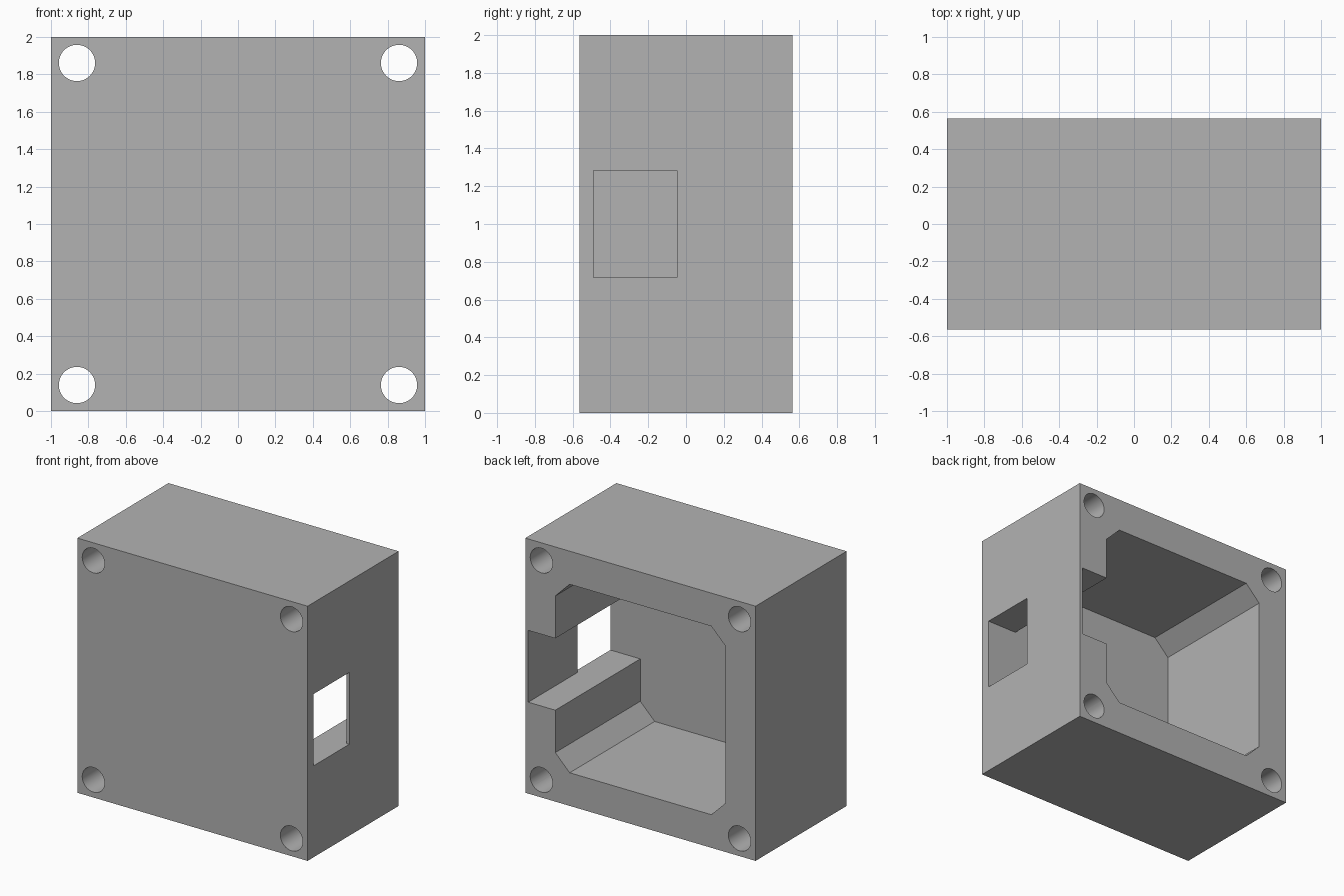
import bpy
import math

default = bpy.data.objects.get("Cube")
if default:
    bpy.data.objects.remove(default, do_unlink=True)

HALF_DEPTH = 0.565
FLOOR_Y = -0.49          # inner face of the front plate
CAVITY, CHAMFER = 0.74, 0.125
MID_Z = 1.0

grey = bpy.data.materials.new("plain grey")
grey.use_nodes = True
colour = (0.448, 0.448, 0.448, 1)
grey.diffuse_color = colour
grey.node_tree.nodes["Principled BSDF"].inputs["Base Color"].default_value = colour


def prism(name, outline, y0, y1):
    """Extrude an (x, z) outline from y0 to y1."""
    n = len(outline)
    verts = [(x, y, z) for y in (y0, y1) for x, z in outline]
    faces = [list(range(n)), list(range(2 * n - 1, n - 1, -1))]
    faces += [[i, i + n, (i + 1) % n + n, (i + 1) % n] for i in range(n)]
    mesh = bpy.data.meshes.new(name)
    mesh.from_pydata(verts, [], faces)
    mesh.materials.append(grey)
    obj = bpy.data.objects.new(name, mesh)
    bpy.context.collection.objects.link(obj)
    return obj


def rect(x0, x1, z0, z1):
    return [(x0, z0), (x1, z0), (x1, z1), (x0, z1)]


def circle(cx, cz, r, n=48):
    return [(cx + r * math.cos(math.tau * i / n),
             cz + r * math.sin(math.tau * i / n)) for i in range(n)]


# Solid block
housing = prism("housing", rect(-1, 1, 0, 2), -HALF_DEPTH, HALF_DEPTH)

# Chamfered cavity, open at the back
a, b = CAVITY, CAVITY - CHAMFER
octagon = [(-b, -a), (b, -a), (a, -b), (a, b), (b, a), (-b, a), (-a, b), (-a, -b)]
cutters = [prism("cavity_cutter", [(x, z + MID_Z) for x, z in octagon], FLOOR_Y, 0.8)]

# Side slot that leaves a thin skin, and the window through that skin
cutters.append(prism("slot_cutter", rect(0.5, 0.975, 0.718, 1.282), FLOOR_Y, 0.8))
cutters.append(prism("window_cutter", rect(0.9, 1.1, 0.718, 1.282), FLOOR_Y, -0.047))

# Corner screw holes
for sx in (-1, 1):
    for sz in (-1, 1):
        cutters.append(prism("hole_cutter", circle(sx * 0.861, MID_Z + sz * 0.861, 0.097), -0.8, 0.8))

bpy.ops.object.select_all(action='DESELECT')
bpy.context.view_layer.objects.active = housing
housing.select_set(True)
for cutter in cutters:
    cutter.hide_render = True
    mod = housing.modifiers.new(cutter.name, 'BOOLEAN')
    mod.operation = 'DIFFERENCE'
    mod.solver = 'EXACT'
    mod.object = cutter
    bpy.ops.object.modifier_apply(modifier=mod.name)
    bpy.data.objects.remove(cutter, do_unlink=True)

bpy.ops.object.shade_smooth_by_angle(angle=math.radians(30))
